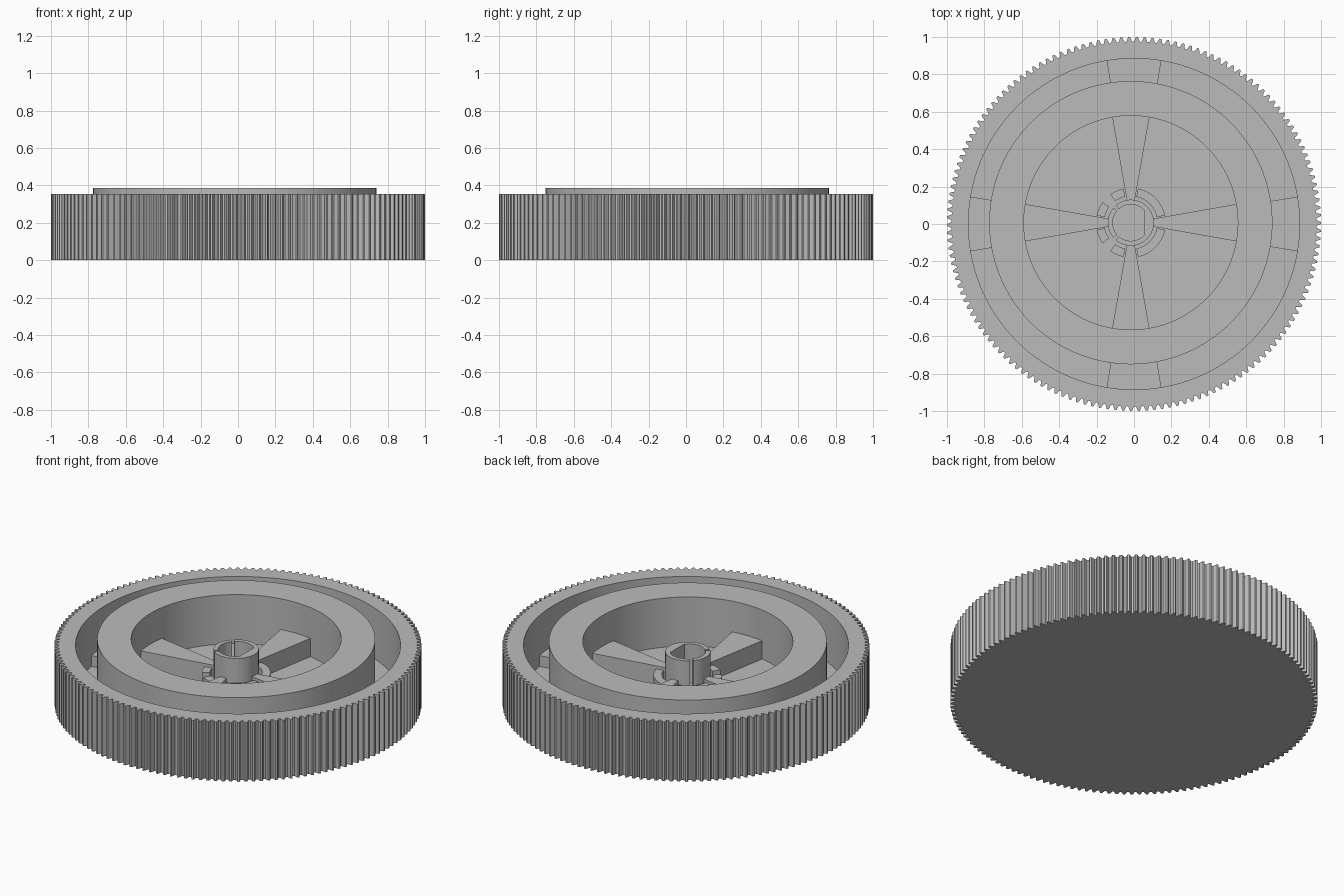
import bpy, bmesh
from math import sin, cos, radians, pi

cube = bpy.data.objects.get("Cube")
if cube:
    bpy.data.objects.remove(cube)

grey = bpy.data.materials.new("plain grey")
grey.use_nodes = True
colour = (0.5, 0.5, 0.5, 1)
grey.diffuse_color = colour
grey.node_tree.nodes["Principled BSDF"].inputs["Base Color"].default_value = colour

TEETH = 150
COUNT = TEETH * 4
CX, CY = -0.017, 0.007      # the drum sits slightly off the rim centre
FLOOR = 0.09


def finish(name, bm):
    bmesh.ops.recalc_face_normals(bm, faces=bm.faces)
    mesh = bpy.data.meshes.new(name)
    bm.to_mesh(mesh)
    bm.free()
    mesh.materials.append(grey)
    obj = bpy.data.objects.new(name, mesh)
    bpy.context.collection.objects.link(obj)
    bpy.ops.object.select_all(action='DESELECT')
    obj.select_set(True)
    bpy.context.view_layer.objects.active = obj
    bpy.ops.object.shade_smooth_by_angle(angle=radians(25))
    return obj


def circle(r, x=0, y=0):
    return [(x + r * cos(2 * pi * i / COUNT), y + r * sin(2 * pi * i / COUNT))
            for i in range(COUNT)]


def gear():
    radii = (1.0, 1.0, 0.975, 0.975)
    return [(radii[i % 4] * cos(2 * pi * i / COUNT), radii[i % 4] * sin(2 * pi * i / COUNT))
            for i in range(COUNT)]


def skin(name, sections):
    """Join a run of closed outlines and cap both ends."""
    bm = bmesh.new()
    loops = [[bm.verts.new((x, y, z)) for x, y in pts] for pts, z in sections]
    for a, b in zip(loops, loops[1:]):
        for i in range(len(a)):
            j = (i + 1) % len(a)
            bm.faces.new((a[i], a[j], b[j], b[i]))
    bm.faces.new(loops[0])
    bm.faces.new(loops[-1])
    return finish(name, bm)


def sector(name, r0, r1, start, end, z0, z1, x=0, y=0, flat=None):
    """Upright block bounded by two arcs; flat clips the inner arc."""
    steps = max(4, int((end - start) / 3))
    angles = [radians(start + (end - start) * i / steps) for i in range(steps + 1)]
    inner = [(r0 * cos(a), r0 * sin(a)) for a in angles]
    if flat is not None:
        inner = [(min(px, flat), py) for px, py in inner]
    outer = [(r1 * cos(a), r1 * sin(a)) for a in angles]
    bm = bmesh.new()
    rows = [[bm.verts.new((x + px, y + py, z)) for px, py in pts]
            for pts, z in ((inner, z0), (outer, z0), (outer, z1), (inner, z1))]
    for k in range(4):
        a, b = rows[k], rows[(k + 1) % 4]
        for i in range(steps):
            bm.faces.new((a[i], a[i + 1], b[i + 1], b[i]))
    bm.faces.new([row[0] for row in rows])
    bm.faces.new([row[-1] for row in rows])
    return finish(name, bm)


# Toothed rim, groove, raised drum and its floor in one solid
skin("wheel_body", [
    (gear(), 0), (gear(), 0.355),
    (circle(0.885), 0.355), (circle(0.885), 0.05),
    (circle(0.757, CX, CY), 0.05), (circle(0.757, CX, CY), 0.385),
    (circle(0.572, CX, CY), 0.385), (circle(0.572, CX, CY), FLOOR),
])

# Groove blocks and tapering spokes on the four axes
for n in range(4):
    a = 90 * n
    sector(f"groove_block_{n + 1}", 0.73, 0.89, a - 9.5, a + 9.5, 0.04, 0.115)
    sector(f"spoke_{n + 1}", 0.12, 0.58, a - 10, a + 10, FLOOR - 0.01, 0.2, CX, CY)

# Split hub with a flat-sided bore
for n, (a, b) in enumerate(((-131, 131), (139, 221))):
    sector(f"hub_{n + 1}", 0.097, 0.123, a, b, FLOOR - 0.01, 0.325, CX, CY, flat=0.07)

# Collar pieces around the hub, slotted on the left side
for n, (a, b) in enumerate(((12, 78), (102, 126), (144, 168),
                            (192, 216), (234, 258), (282, 348))):
    sector(f"collar_{n + 1}", 0.142, 0.187, a, b, FLOOR - 0.01, 0.185, CX, CY)
